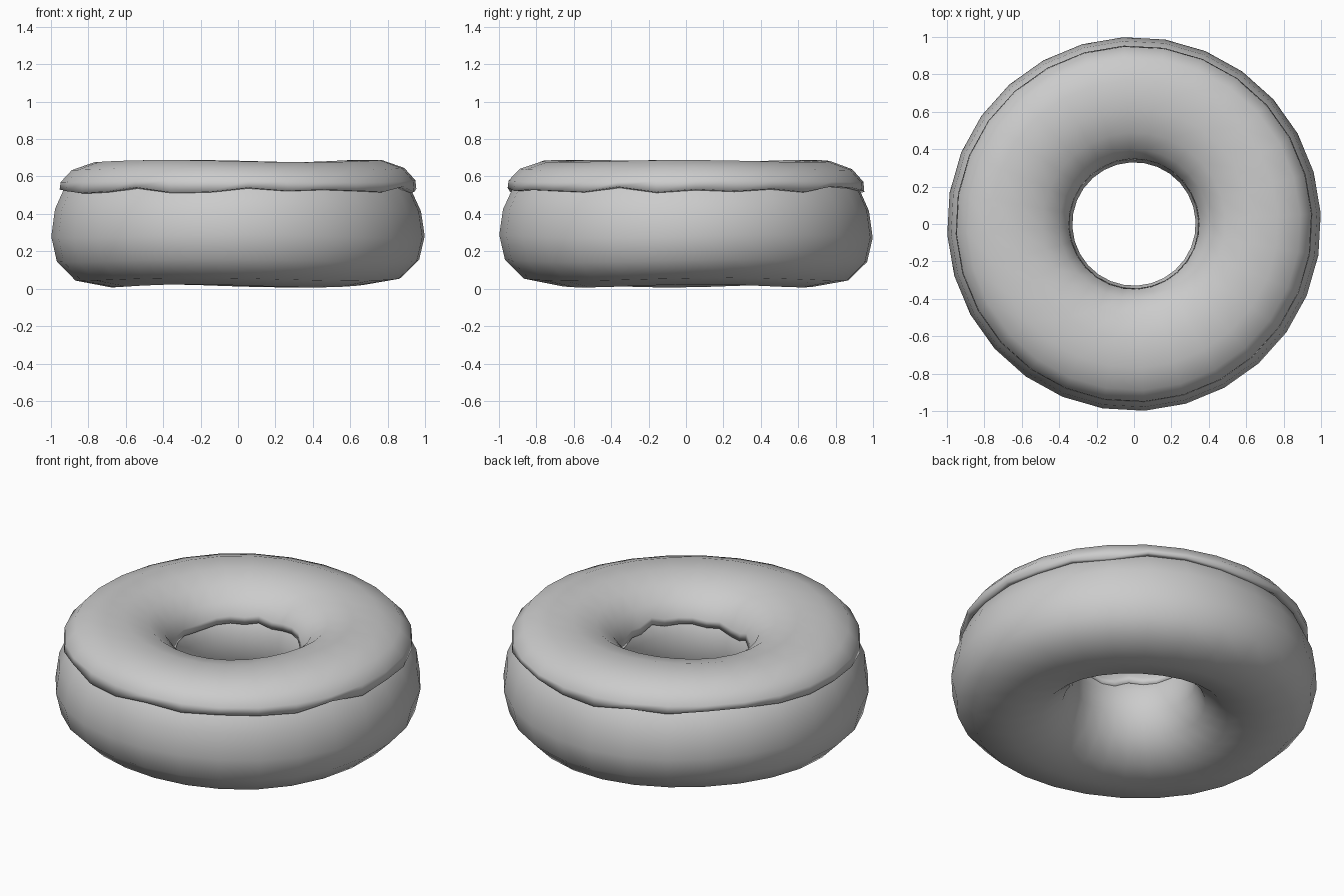
import bpy, bmesh, math, random

random.seed(4)
cube = bpy.data.objects.get("Cube")
if cube:
    bpy.data.objects.remove(cube, do_unlink=True)

grey = bpy.data.materials.new("plain grey")
grey.use_nodes = True
colour = (0.6, 0.6, 0.6, 1)
grey.diffuse_color = colour
grey.node_tree.nodes["Principled BSDF"].inputs["Base Color"].default_value = colour

SEGMENTS = 28


def ring(name, profile, wobble, edge_points=()):
    """Sweep a closed (radius, height) profile round z, slightly hand-shaped."""
    bm = bmesh.new()
    loops = []
    for i in range(SEGMENTS):
        a = math.tau * (i + 0.25) / SEGMENTS
        drip = random.uniform(-0.02, 0.02)
        loop = []
        for k, (r, z) in enumerate(profile):
            swell = wobble * math.sin(3 * a + k * 0.4)
            if k in edge_points:
                z += drip
            loop.append(bm.verts.new((r * math.cos(a), r * math.sin(a), z + swell)))
        loops.append(loop)
    n = len(profile)
    for i in range(SEGMENTS):
        here, there = loops[i], loops[(i + 1) % SEGMENTS]
        for k in range(n):
            m = (k + 1) % n
            bm.faces.new((here[k], there[k], there[m], here[m]))
    bmesh.ops.recalc_face_normals(bm, faces=bm.faces)
    mesh = bpy.data.meshes.new(name)
    bm.to_mesh(mesh)
    bm.free()
    obj = bpy.data.objects.new(name, mesh)
    bpy.context.collection.objects.link(obj)
    mesh.materials.append(grey)
    for p in mesh.polygons:
        p.use_smooth = True
    return obj


# Dough: rounded ring with a flattened base
ring("dough", [
    (1.0, 0.28), (0.97, 0.15), (0.87, 0.05), (0.68, 0.015), (0.51, 0.05),
    (0.39, 0.15), (0.335, 0.28), (0.33, 0.41), (0.38, 0.53), (0.50, 0.62),
    (0.68, 0.65), (0.84, 0.61), (0.93, 0.53), (0.98, 0.42)], 0.008)

# Icing: thin cap with an uneven rolled lip on both rims
ring("icing", [
    (0.925, 0.525), (0.955, 0.53), (0.95, 0.575), (0.89, 0.64), (0.77, 0.682),
    (0.62, 0.682), (0.49, 0.65), (0.40, 0.585), (0.35, 0.51), (0.345, 0.47),
    (0.37, 0.475), (0.50, 0.605), (0.68, 0.635), (0.84, 0.60)], 0.006,
    edge_points=(0, 1, 8, 9, 10))
